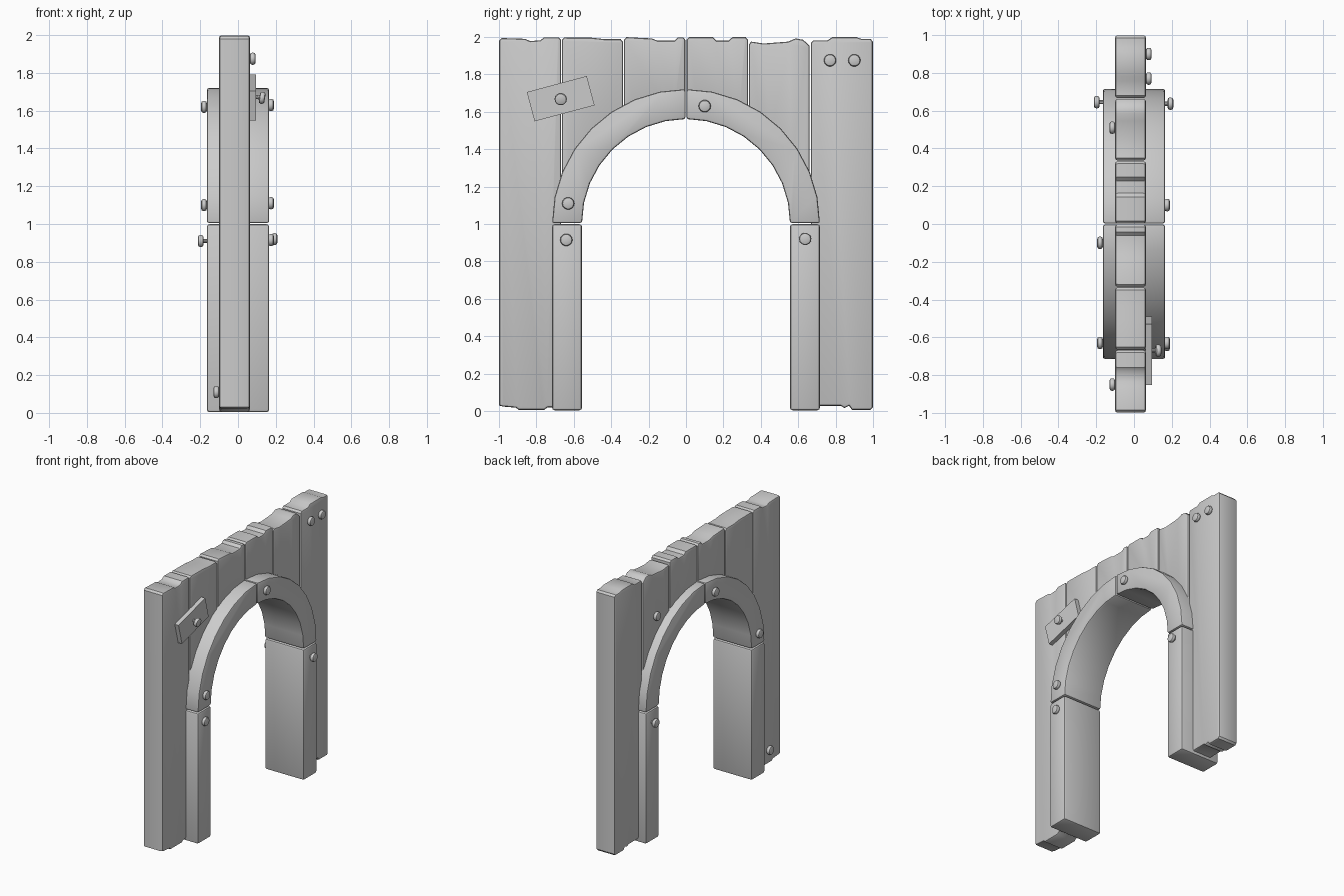
import bpy, bmesh, math
from mathutils import Matrix, Vector

if "Cube" in bpy.data.objects:
    bpy.data.objects.remove(bpy.data.objects["Cube"])


def finish(bm, name, angle=35):
    bmesh.ops.recalc_face_normals(bm, faces=bm.faces)
    me = bpy.data.meshes.new(name)
    bm.to_mesh(me)
    bm.free()
    ob = bpy.data.objects.new(name, me)
    bpy.context.collection.objects.link(ob)
    bpy.ops.object.select_all(action='DESELECT')
    ob.select_set(True)
    bpy.context.view_layer.objects.active = ob
    bpy.ops.object.shade_smooth_by_angle(angle=math.radians(angle))
    return ob


def prism(name, pts, x0, x1, bevel, caps_only=False):
    """Extrude a (y, z) outline along x and round its edges."""
    bm = bmesh.new()
    face = bm.faces.new([bm.verts.new((x0, y, z)) for y, z in pts])
    ext = bmesh.ops.extrude_face_region(bm, geom=[face])
    for v in ext['geom']:
        if isinstance(v, bmesh.types.BMVert):
            v.co.x = x1
    bmesh.ops.recalc_face_normals(bm, faces=bm.faces)
    if caps_only:
        edges = [e for e in bm.edges if abs(e.verts[0].co.x - e.verts[1].co.x) < 1e-5]
        edges = [e for e in edges if e.calc_face_angle(0) > 1]
    else:
        edges = [e for e in bm.edges if e.calc_face_angle(0) > 0.8]
    if bevel:
        bmesh.ops.bevel(bm, geom=edges, offset=bevel, segments=2, profile=0.5,
                        affect='EDGES', clamp_overlap=False)
    return finish(bm, name)


def nail(name, x, y, z, side, tilt=0):
    """Round-headed nail; x is the underside of the head."""
    bm = bmesh.new()
    head = bmesh.ops.create_cone(bm, cap_ends=True, segments=14, radius1=0.033,
                                 radius2=0.033, depth=0.03,
                                 matrix=Matrix.Translation((0, 0, 0.015)))
    rim = [e for e in bm.edges if e.calc_face_angle(0) > 1]
    bmesh.ops.bevel(bm, geom=rim, offset=0.012, segments=2, profile=0.5, affect='EDGES')
    bmesh.ops.create_cone(bm, cap_ends=True, segments=10, radius1=0.011, radius2=0.011,
                          depth=0.06, matrix=Matrix.Translation((0, 0, -0.025)))
    rot = Matrix.Rotation(side * math.pi / 2 + tilt, 4, 'Y')
    bm.transform(Matrix.Translation((x, y, z)) @ rot)
    return finish(bm, name)


MID_R, OUT_R, IN_R, SPRING = 0.635, 0.716, 0.556, 1.005
XB, XF = -0.10, 0.063

# Wall planks: (y0, y1, worn top edge as y offset / z)
planks = [
    (-0.999, -0.668, [(.013, 1.994), (.14, 1.99), (.165, 1.978), (.22, 1.982), (.24, 1.998), (.318, 1.998)]),
    (-0.664, -0.336, [(.013, 1.997), (.16, 1.996), (.23, 1.988), (.315, 1.988)]),
    (-0.332, -0.003, [(.013, 1.999), (.15, 1.992), (.18, 1.98), (.27, 1.98), (.29, 1.998), (.316, 1.998)]),
    (0.003, 0.332, [(.013, 1.999), (.14, 1.999), (.16, 1.98), (.225, 1.98), (.245, 1.999), (.316, 1.999)]),
    (0.336, 0.661, [(.013, 1.975), (.08, 1.965), (.21, 1.975), (.25, 1.992), (.29, 1.985), (.312, 1.965)]),
    (0.667, 0.999, [(.013, 1.982), (.09, 1.982), (.115, 1.999), (.245, 1.999), (.27, 1.99), (.319, 1.99)]),
]
bottoms = {  # worn lower ends of the two outer planks
    0: [(.0, .03), (.02, .024), (.09, .018), (.105, .006), (.24, .006), (.26, .02), (.331, .02)],
    5: [(.0, .025), (.06, .028), (.16, .028), (.18, .016), (.205, .028), (.22, .006), (.32, .006), (.332, .02)],
}
for i, (y0, y1, top) in enumerate(planks):
    if i in bottoms:
        low = [(y0 + d, z) for d, z in bottoms[i]]
    else:
        ys = [y0 + (y1 - y0) * k / 6 for k in range(7)]
        low = [(y, SPRING + math.sqrt(max(0, MID_R ** 2 - y * y))) for y in ys]
    up = [(y0 + d, z) for d, z in top]
    outline = low + [(y1, up[-1][1] - 0.014)] + up[::-1] + [(y0, up[0][1] - 0.014)]
    prism(f"wall_plank_{i + 1}", outline, XB, XF, 0.013, caps_only=True)

# Door frame: two posts and two arch halves
for s, side in ((-1, "left"), (1, "right")):
    a, b = sorted((s * IN_R, s * OUT_R))
    prism(f"frame_post_{side}", [(a, 0.004), (b, 0.004), (b, 0.999), (a, 0.999)],
          -0.165, 0.165, 0.014)
    ang = [math.pi / 2 * k / 8 for k in range(9)]

    def arc(r):
        return [(s * max(0.003, r * math.cos(t)), SPRING + r * math.sin(t)) for t in ang]
    prism(f"frame_arch_{side}", arc(OUT_R) + arc(IN_R)[::-1], -0.165, 0.165, 0.012)

# Tilted repair plate
c, t = Vector((-0.67, 1.67)), math.radians(15)
u, v = Vector((math.cos(t), math.sin(t))) * 0.166, Vector((-math.sin(t), math.cos(t))) * 0.081
prism("repair_plate", [tuple(c + p) for p in (-u - v, u - v, u + v, -u + v)], 0.062, 0.095, 0)

# Nails: x of head underside, y, z, facing side
nails = [
    (0.16, 0.10, 1.63, 1), (0.16, -0.63, 1.11, 1), (0.16, -0.64, 0.915, 1),
    (0.178, 0.637, 0.92, 1), (0.063, 0.77, 1.875, 1), (0.063, 0.90, 1.875, 1),
    (-0.165, -0.10, 1.62, -1), (-0.165, -0.63, 1.10, -1), (-0.182, 0.645, 0.91, -1),
    (-0.10, 0.51, 1.65, -1), (-0.10, -0.85, 0.11, -1),
]
for i, n in enumerate(nails):
    nail(f"nail_{i + 1}", *n)
nail("plate_nail", 0.113, -0.67, 1.67, 1, tilt=0.15)
